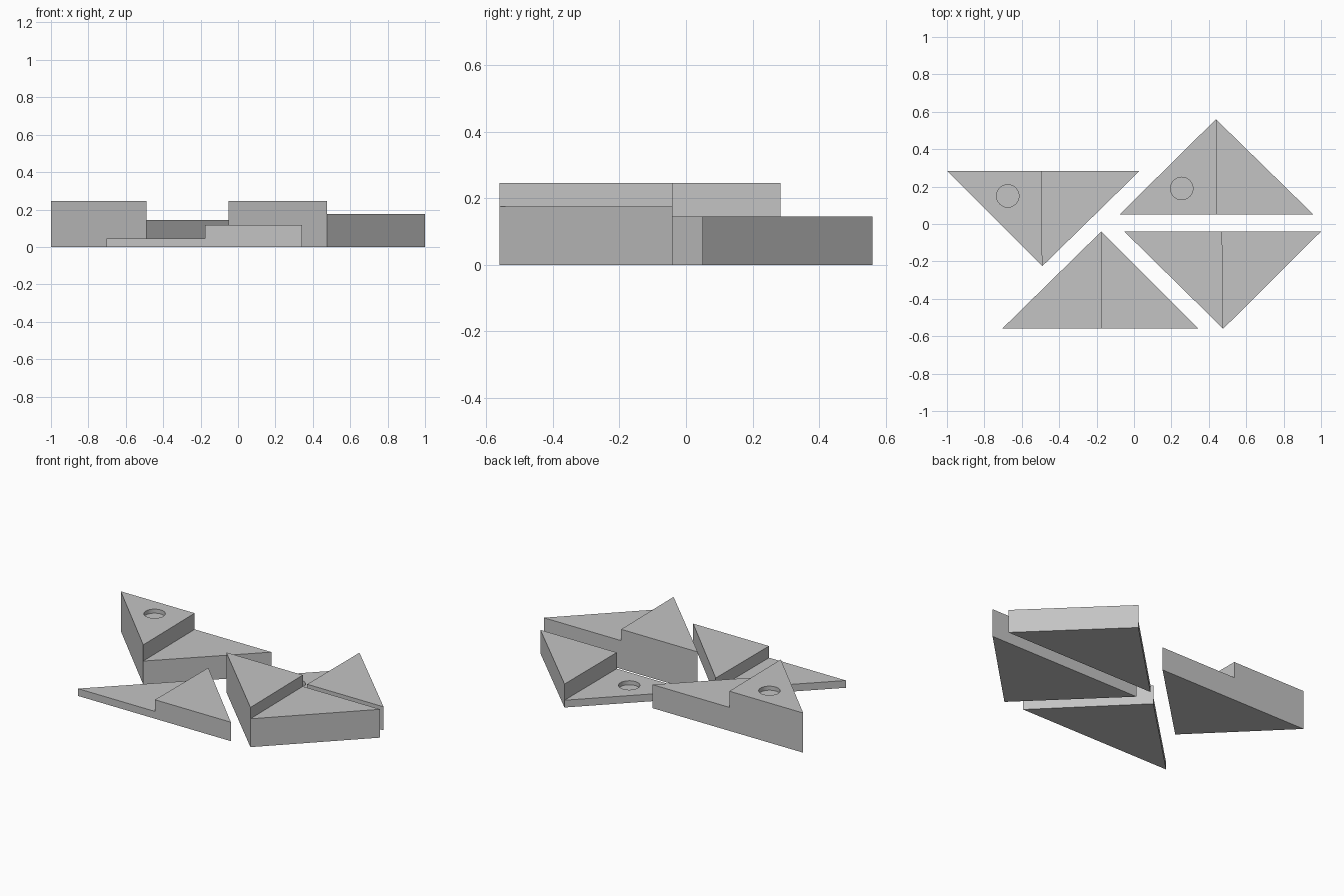
import bpy, bmesh

if "Cube" in bpy.data.objects:
    bpy.data.objects.remove(bpy.data.objects["Cube"])

gray = bpy.data.materials.new("light_gray")
gray.diffuse_color = (0.55, 0.55, 0.55, 1)
gray.use_nodes = True
gray.node_tree.nodes["Principled BSDF"].inputs["Base Color"].default_value = gray.diffuse_color


def wedge(name, left, right, mid, apex, h_left, h_right):
    """Triangular block split into two height levels along mid-apex."""
    bm = bmesh.new()

    def v(p, z):
        return bm.verts.new((p[0], p[1], z))

    l0, r0, a0 = v(left, 0), v(right, 0), v(apex, 0)
    l1, ml, al = v(left, h_left), v(mid, h_left), v(apex, h_left)
    r1, mr, ar = v(right, h_right), v(mid, h_right), v(apex, h_right)
    if h_left > h_right:
        left_side, right_side = (l0, a0, ar, al, l1), (a0, r0, r1, ar)
    else:
        left_side, right_side = (l0, a0, al, l1), (a0, r0, r1, ar, al)
    for f in ((l0, r0, a0), (l1, ml, al), (r1, ar, mr), (ml, mr, ar, al),
              (l0, r0, r1, mr, ml, l1), left_side, right_side):
        bm.faces.new(f)
    bmesh.ops.recalc_face_normals(bm, faces=bm.faces)
    me = bpy.data.meshes.new(name)
    bm.to_mesh(me)
    bm.free()
    me.materials.append(gray)
    ob = bpy.data.objects.new(name, me)
    bpy.context.collection.objects.link(ob)
    return ob


def round_pocket(ob, x, y, top, radius=0.06, depth=0.025):
    """Shallow blind hole cut into the top."""
    bpy.ops.mesh.primitive_cylinder_add(vertices=48, radius=radius, depth=2 * depth,
                                        location=(x, y, top))
    cutter = bpy.context.object
    cutter.name = "pocket_cutter"
    cutter.data.materials.append(gray)
    mod = ob.modifiers.new("pocket", 'BOOLEAN')
    mod.object, mod.operation, mod.solver = cutter, 'DIFFERENCE', 'EXACT'
    bpy.context.view_layer.objects.active = ob
    bpy.ops.object.modifier_apply(modifier=mod.name)
    bpy.data.objects.remove(cutter)
    bpy.ops.object.select_all(action='DESELECT')
    ob.select_set(True)
    bpy.ops.object.shade_smooth_by_angle()


# Back pair, each with a pocket in its left half
back_left = wedge("back_left_block", (-1, 0.284), (0.03, 0.284),
                  (-0.495, 0.284), (-0.49, -0.225), 0.245, 0.145)
round_pocket(back_left, -0.675, 0.15, 0.245)
back_right = wedge("back_right_block", (-0.078, 0.05), (0.96, 0.05),
                   (0.438, 0.05), (0.438, 0.56), 0.045, 0.145)
round_pocket(back_right, 0.255, 0.19, 0.045)

# Front pair, plain
wedge("front_left_block", (-0.703, -0.558), (0.342, -0.558),
      (-0.177, -0.558), (-0.175, -0.04), 0.045, 0.117)
wedge("front_right_block", (-0.052, -0.04), (1, -0.04),
      (0.471, -0.04), (0.477, -0.56), 0.245, 0.175)
